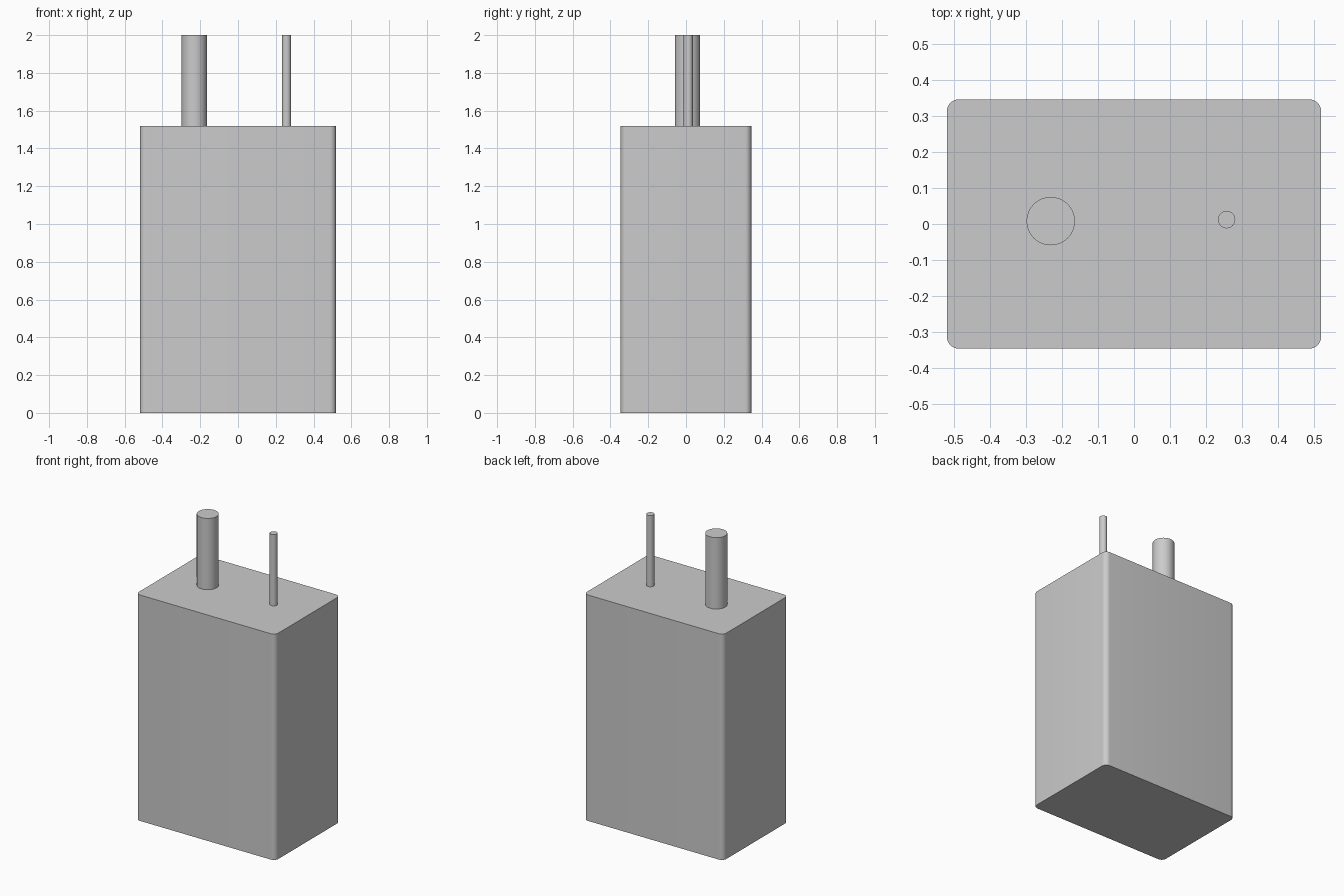
import bpy, bmesh
from math import cos, sin, pi, radians

if "Cube" in bpy.data.objects:
    bpy.data.objects.remove(bpy.data.objects["Cube"])

BODY_TOP = 1.52


def extrude_profile(name, points, z0, z1):
    """Closed prism from a 2D outline, with smooth sides and crisp rims."""
    bm = bmesh.new()
    base = bm.faces.new([bm.verts.new((x, y, z0)) for x, y in points])
    ext = bmesh.ops.extrude_face_region(bm, geom=[base], use_keep_orig=True)
    top = [g for g in ext["geom"] if isinstance(g, bmesh.types.BMVert)]
    bmesh.ops.translate(bm, verts=top, vec=(0, 0, z1 - z0))
    bmesh.ops.recalc_face_normals(bm, faces=bm.faces)
    mesh = bpy.data.meshes.new(name)
    bm.to_mesh(mesh)
    bm.free()
    obj = bpy.data.objects.new(name, mesh)
    bpy.context.collection.objects.link(obj)
    bpy.ops.object.select_all(action='DESELECT')
    obj.select_set(True)
    bpy.context.view_layer.objects.active = obj
    bpy.ops.object.shade_smooth_by_angle(angle=radians(30))
    return obj


def arc(cx, cy, r, start, sweep, steps):
    return [(cx + r * cos(start + sweep * i / steps),
             cy + r * sin(start + sweep * i / steps)) for i in range(steps)]


def rounded_rectangle(hx, hy, r, steps=8):
    pts = []
    for i, (sx, sy) in enumerate([(1, 1), (-1, 1), (-1, -1), (1, -1)]):
        pts += arc(sx * (hx - r), sy * (hy - r), r,
                   i * pi / 2, pi / 2 * (steps + 1) / steps, steps + 1)
    return pts


# Main block with rounded vertical edges
extrude_profile("body", rounded_rectangle(0.519, 0.346, 0.033), 0, BODY_TOP)

# Two upright posts on the top face
for name, x, y, r in [("thick_post", -0.231, 0.008, 0.067),
                      ("thin_post", 0.257, 0.012, 0.024)]:
    extrude_profile(name, arc(x, y, r, 0, 2 * pi, 64), BODY_TOP, 2.0)
